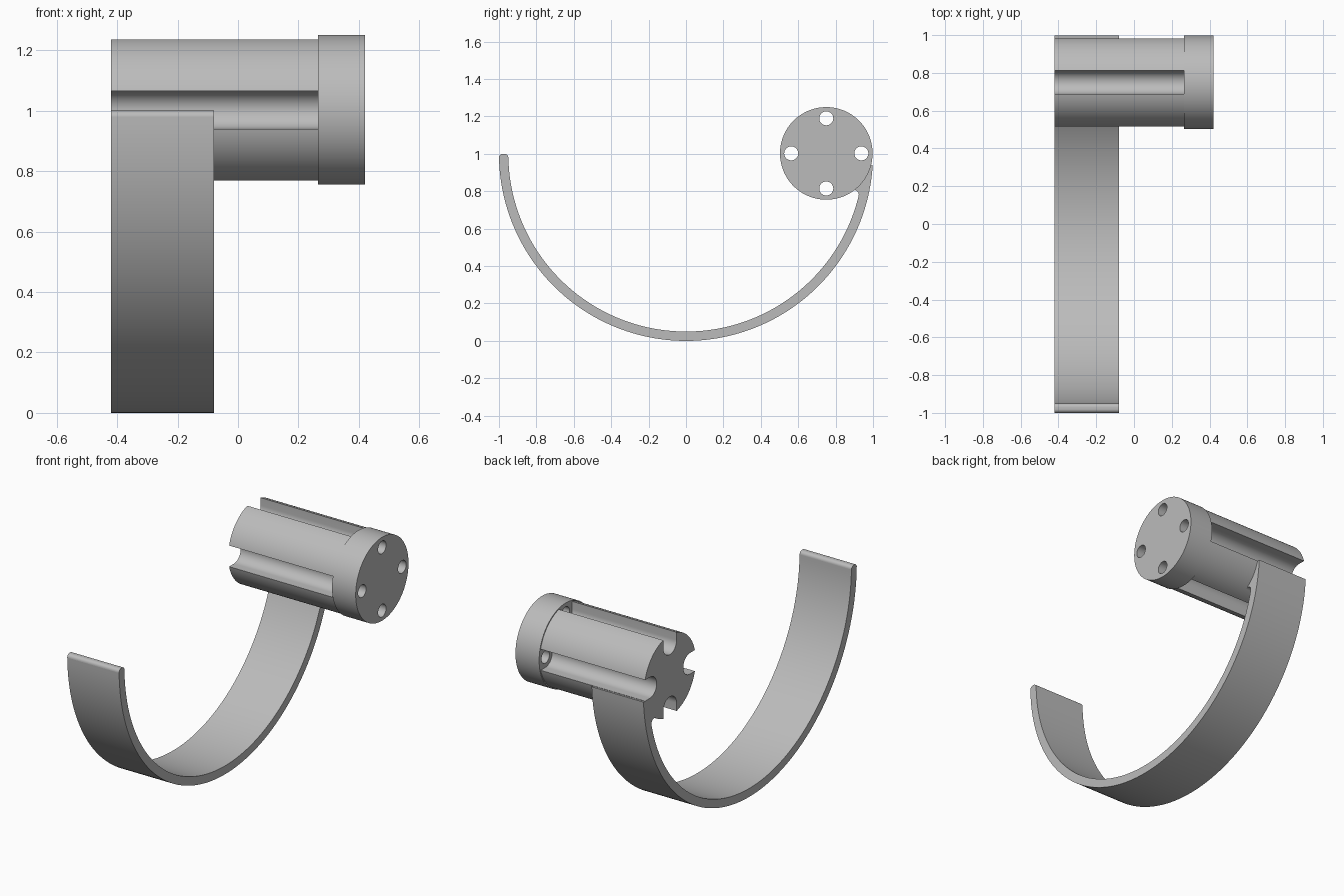
import bpy, bmesh
from math import sin, cos, asin, acos, atan2, pi, radians, hypot
from mathutils import Matrix

default = bpy.data.objects.get("Cube")
if default:
    bpy.data.objects.remove(default, do_unlink=True)

grey = bpy.data.materials.new("plain grey")
grey.use_nodes = True
colour = (0.5, 0.5, 0.5, 1)
grey.diffuse_color = colour
grey.node_tree.nodes["Principled BSDF"].inputs["Base Color"].default_value = colour

CY, CZ = 0.75, 1.0025           # barrel axis
HEAD_R, BODY_R = 0.2475, 0.2415
SLOT_R, PITCH, HOLE_R = 0.0625, 0.1875, 0.0375
LEFT, STEP, RIGHT, BAND_EDGE = -0.42, 0.265, 0.42, -0.08


def arc(cy, cz, r, a0, a1, n):
    return [(cy + r * cos(a0 + (a1 - a0) * i / n),
             cz + r * sin(a0 + (a1 - a0) * i / n)) for i in range(n + 1)]


def circle(cy, cz, r, n):
    return arc(cy, cz, r, 0, 2 * pi, n)[:-1]


def extrude(name, loops, x0, x1):
    """Fill closed y-z outlines (inner ones become holes) and extrude along x."""
    curve = bpy.data.curves.new(name, "CURVE")
    curve.dimensions = "2D"
    curve.fill_mode = "BOTH"
    curve.extrude = (x1 - x0) / 2
    for loop in loops:
        spline = curve.splines.new("POLY")
        spline.points.add(len(loop) - 1)
        for point, (y, z) in zip(spline.points, loop):
            point.co = (y, z, 0, 1)
        spline.use_cyclic_u = True
    obj = bpy.data.objects.new(name, curve)
    bpy.context.collection.objects.link(obj)
    bpy.ops.object.select_all(action="DESELECT")
    obj.select_set(True)
    bpy.context.view_layer.objects.active = obj
    bpy.ops.object.convert(target="MESH")
    obj = bpy.context.object
    mesh = obj.data
    # local xy becomes world yz, depth becomes world x
    turn = Matrix(((0, 0, 1, (x0 + x1) / 2), (1, 0, 0, 0),
                   (0, 1, 0, 0), (0, 0, 0, 1)))
    bm = bmesh.new()
    bm.from_mesh(mesh)
    bm.transform(turn)
    bmesh.ops.remove_doubles(bm, verts=bm.verts, dist=1e-5)
    bmesh.ops.recalc_face_normals(bm, faces=bm.faces)
    bm.to_mesh(mesh)
    bm.free()
    mesh.materials.clear()
    mesh.materials.append(grey)
    bpy.ops.object.shade_smooth_by_angle(angle=radians(30))
    return obj


# Barrel body: round outline with four round-bottomed slots
half = asin(SLOT_R / BODY_R)
outline = []
for k in range(4):
    a = k * pi / 2
    outline += arc(CY + PITCH * cos(a), CZ + PITCH * sin(a), SLOT_R,
                   a - pi / 2, a - 3 * pi / 2, 20)
    outline += arc(CY, CZ, BODY_R, a + half, a + pi / 2 - half, 24)
extrude("slotted_barrel", [outline], LEFT, STEP)

# Barrel head: slightly wider disc with four through holes
holes = [circle(CY + PITCH * cos(k * pi / 2), CZ + PITCH * sin(k * pi / 2), HOLE_R, 28)
         for k in range(4)]
extrude("barrel_head", [circle(CY, CZ, HEAD_R, 128)] + holes, STEP, RIGHT)

# Curved band: half ring with a rounded tip, blended into the barrel
OUT_R, IN_R, TIP, FIL = 1.0, 0.95, 0.02, 0.025
slot_floor = CZ - SLOT_R
d = hypot(CY, CZ - 1)
ra, rb = IN_R - FIL, BODY_R + FIL
fil_angle = atan2(CZ - 1, CY) - acos((ra * ra + d * d - rb * rb) / (2 * ra * d))
fy, fz = ra * cos(fil_angle), 1 + ra * sin(fil_angle)
to_barrel = atan2(CZ - fz, CY - fy)

band = arc(0, 1, OUT_R, pi + TIP, 2 * pi + asin(slot_floor - 1), 110)
band.append((0.975, slot_floor - 0.003))
band += arc(fy, fz, FIL, to_barrel, fil_angle, 12)
band += arc(0, 1, IN_R, fil_angle, -pi + TIP, 100)
band += arc(-IN_R - TIP, 1 - TIP, TIP, 0, pi / 2, 8)
band += arc(-OUT_R + TIP, 1 - TIP, TIP, pi / 2, pi, 8)
extrude("curved_band", [band], LEFT, BAND_EDGE)
